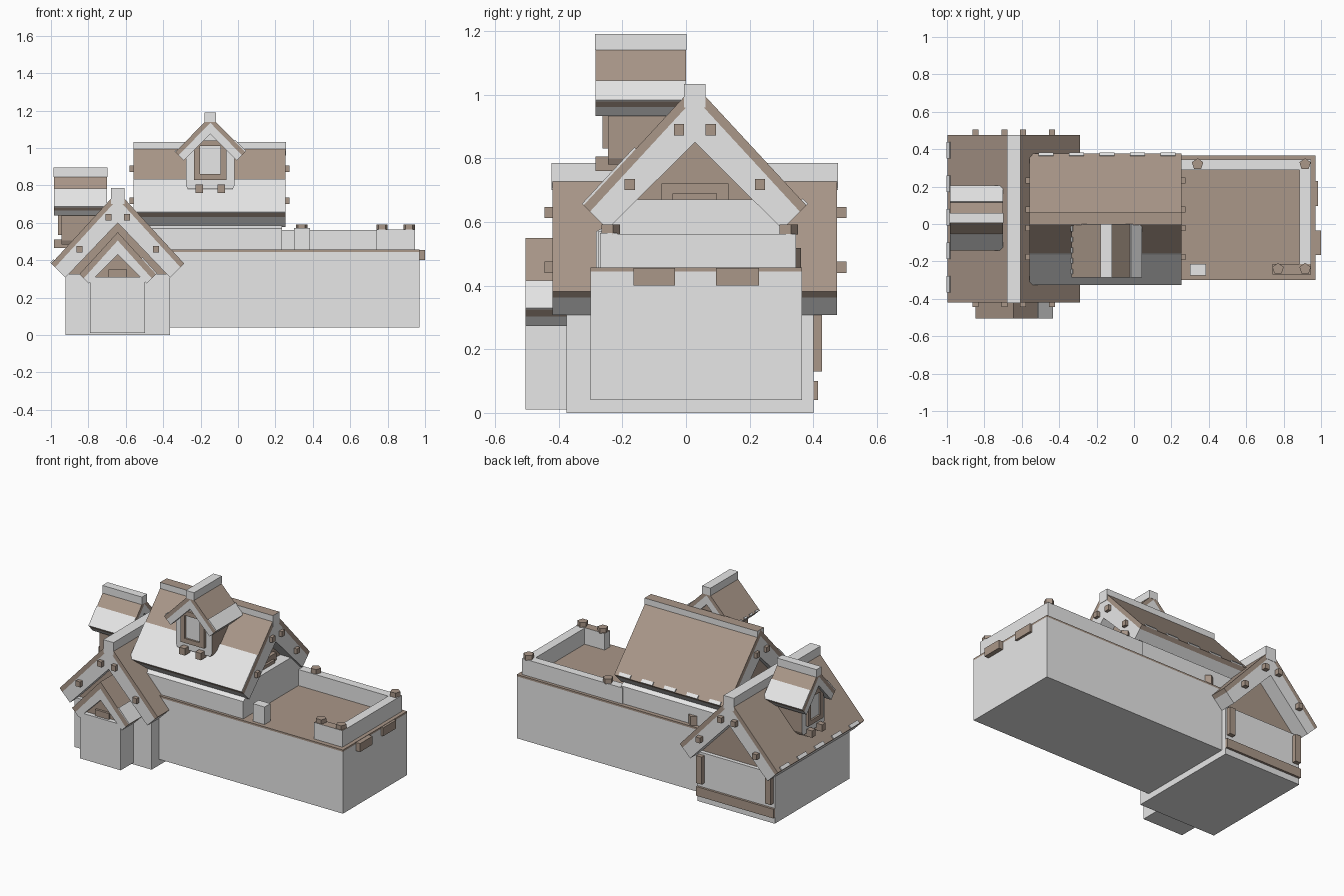
import bpy, bmesh, math

if "Cube" in bpy.data.objects:
    bpy.data.objects.remove(bpy.data.objects["Cube"])


def material(name, col):
    m = bpy.data.materials.new(name)
    m.diffuse_color = (*col, 1)
    m.use_nodes = True
    m.node_tree.nodes["Principled BSDF"].inputs["Base Color"].default_value = m.diffuse_color
    return m


GREY = material("pale_plaster", (0.8, 0.8, 0.8))
BROWN = material("warm_brown_wood", (0.40, 0.31, 0.25))


def prism(name, poly, v0, v1, f, mat):
    """Extrude a (u, z) outline from v0 to v1; f maps (u, v, z) to the world."""
    bm = bmesh.new()
    a = [bm.verts.new(f(u, v0, z)) for u, z in poly]
    b = [bm.verts.new(f(u, v1, z)) for u, z in poly]
    n = len(poly)
    bm.faces.new(a)
    bm.faces.new(b[::-1])
    for i in range(n):
        bm.faces.new((a[i], a[(i + 1) % n], b[(i + 1) % n], b[i]))
    bmesh.ops.recalc_face_normals(bm, faces=bm.faces)
    me = bpy.data.meshes.new(name)
    bm.to_mesh(me)
    bm.free()
    me.materials.append(mat)
    ob = bpy.data.objects.new(name, me)
    bpy.context.collection.objects.link(ob)
    return ob


def world(u, v, z):
    return (u, v, z)


def box(name, x, y, z, mat, f=world):
    return prism(name, [(x[0], z[0]), (x[1], z[0]), (x[1], z[1]), (x[0], z[1])],
                 y[0], y[1], f, mat)


def paint(ob, rule, mat):
    """Give faces that pass the rule a second colour."""
    ob.data.materials.append(mat)
    for p in ob.data.polygons:
        if rule(p.normal):
            p.material_index = 1


def peg(name, x, y, z0, z1, r=0.032):
    bpy.ops.mesh.primitive_cylinder_add(vertices=5, radius=r, depth=z1 - z0,
                                        location=(x, y, (z0 + z1) / 2))
    ob = bpy.context.object
    ob.name = name
    ob.data.materials.append(BROWN)


def roof(name, f, w, apex, eave, lip, inner, v, layer=0.04, patch=None, teeth=None):
    """Thick gable roof: pale slab, brown skin, pale lower patches or eave teeth."""
    k = (apex - eave) / w
    le = layer * 0.5
    prism(name + "_slab", [(0, apex - layer), (w - le, eave - le), (w - lip, eave - lip),
                           (0, inner), (lip - w, eave - lip), (le - w, eave - le)],
          v[0], v[1], f, GREY)
    prism(name + "_boards", [(0, apex), (w, eave), (w - le, eave - le), (0, apex - layer),
                             (le - w, eave - le), (-w, eave)], v[0], v[1], f, BROWN)

    def plate(label, side, t0, va, vb):
        e = 0.005
        prism(label, [(side * w * t0, apex - k * w * t0), (side * w, eave),
                      (side * (w + e), eave + e), (side * (w * t0 + e), apex - k * w * t0 + e)],
              va, vb, f, GREY)
    for side, t0 in (patch or {}).items():
        plate(name + "_lower_cover", side, t0, v[0], v[1])
    if teeth:
        step = (v[1] - v[0]) / 5
        for i in range(5):
            s = v[0] + step * (i + 0.3)
            plate(name + "_eave_tooth", teeth, 0.955, s, s + step * 0.5)


def gable_pegs(name, f, ends, apex):
    for v0, v1 in ends:
        for s in (-1, 1):
            box(name, (s * 0.05 - 0.016, s * 0.05 + 0.016), (v0, v1), (apex - 0.158, apex - 0.123), BROWN, f)
            box(name, (s * 0.205 - 0.016, s * 0.205 + 0.016), (v0, v1), (apex - 0.33, apex - 0.295), BROWN, f)


# Long base and terrace floor
box("base_block", (-0.79, 0.97), (-0.30, 0.365), (0.04, 0.445), GREY)
box("terrace_floor", (-0.79, 0.97), (-0.30, 0.365), (0.445, 0.457), BROWN)
for y0, y1, x1 in ((-0.165, -0.035, 1.0), (0.095, 0.23, 0.985)):
    box("end_beam", (0.965, x1), (y0, y1), (0.40, 0.455), BROWN)

# Terrace parapet and pegs
box("back_parapet", (0.22, 0.945), (0.29, 0.345), (0.455, 0.562), GREY)
box("right_parapet", (0.885, 0.945), (-0.215, 0.345), (0.455, 0.562), GREY)
paint(box("corner_parapet", (0.74, 0.945), (-0.27, -0.215), (0.455, 0.565), GREY),
      lambda n: n.z > 0.9, BROWN)
box("parapet_post", (0.30, 0.385), (-0.275, -0.215), (0.455, 0.572), GREY)
for x, y in ((0.34, 0.32), (0.915, 0.32), (0.77, -0.24), (0.915, -0.24)):
    peg("parapet_peg", x, y, 0.56, 0.592)
for y in (-0.25, 0.33):
    peg("terrace_stub", -0.287, y, 0.455, 0.518)


# Upper storey, ridge along x
def main(u, v, z):
    return (v, 0.028 + u, z)


prism("upper_storey", [(-0.31, 0.455), (0.31, 0.455), (0.31, 0.57), (0.26, 0.60),
                       (0.185, 0.67), (-0.185, 0.67), (-0.26, 0.60), (-0.31, 0.57)],
      -0.54, 0.235, main, GREY)
prism("upper_gable", [(-0.2, 0.66), (0.2, 0.66), (0, 0.88)], -0.52, 0.16, main, BROWN)
box("gable_window_frame", (-0.105, 0.105), (0.15, 0.185), (0.66, 0.72), BROWN, main)
box("gable_window_inner", (-0.07, 0.07), (0.15, 0.20), (0.66, 0.69), BROWN, main)
roof("main_roof", main, 0.35, 1.03, 0.652, 0.075, 0.85, (-0.56, 0.255),
     patch={-1: 0.53}, teeth=1)
paint(box("main_ridge", (-0.034, 0.034), (-0.56, 0.257), (0.96, 1.033), GREY, main),
      lambda n: n.z > 0.9, BROWN)
gable_pegs("main_gable_peg", main, ((-0.58, -0.55), (0.25, 0.275)), 1.03)


# Left wing, ridge along y
def wing(u, v, z):
    return (-0.643 + u, v, z)


prism("wing_body", [(-0.28, 0), (0.28, 0), (0.28, 0.325), (-0.28, 0.325)], -0.375, 0.40, wing, GREY)
prism("wing_gable", [(-0.27, 0.32), (0.27, 0.32), (0, 0.64)], -0.35, 0.375, wing, BROWN)
roof("wing_roof", wing, 0.355, 0.768, 0.382, 0.075, 0.60, (-0.42, 0.475), teeth=-1)
box("wing_ridge", (-0.037, 0.037), (-0.422, 0.477), (0.70, 0.785), GREY, wing)
gable_pegs("wing_gable_peg", wing, ((-0.445, -0.41), (0.47, 0.505)), 0.77)
box("wing_back_sill", (-0.28, 0.28), (0.39, 0.415), (0.04, 0.10), BROWN, wing)
for s in (-1, 1):
    box("wing_back_bracket", (s * 0.25 - 0.02, s * 0.25 + 0.02), (0.39, 0.428), (0.13, 0.31), BROWN, wing)

# Front porch
box("porch_body", (-0.147, 0.147), (-0.505, -0.37), (0.01, 0.31), GREY, wing)
prism("porch_gable", [(-0.14, 0.30), (0.14, 0.30), (0, 0.46)], -0.475, -0.36, wing, BROWN)
box("porch_window_frame", (-0.05, 0.05), (-0.49, -0.47), (0.305, 0.35), BROWN, wing)
roof("porch_roof", wing, 0.205, 0.55, 0.325, 0.05, 0.43, (-0.505, -0.36), layer=0.045, patch={1: 0.62})


# Dormers
def dormer(name, f, r, patch, teeth):
    body = prism(name + "_body", [(-0.12, r - 0.41), (0.12, r - 0.41), (0.13, r - 0.39),
                                  (0.13, r - 0.2), (0, r - 0.07), (-0.13, r - 0.2), (-0.13, r - 0.39)],
                 0.04, 0.26, f, BROWN)
    front = (f(0, 0, 0)[0] - f(0, 1, 0)[0], f(0, 0, 0)[1] - f(0, 1, 0)[1])
    paint(body, lambda n: n.x * front[0] + n.y * front[1] > 0.9, GREY)
    roof(name + "_roof", f, 0.187, r - 0.02, r - 0.212, 0.045, r - 0.115, (0, 0.285),
         layer=0.035, patch=patch, teeth=teeth)
    box(name + "_ridge", (-0.03, 0.03), (-0.001, 0.286), (r - 0.05, r), GREY, f)
    # Window frame of four bars around a pane
    for s in (-1, 1):
        box(name + "_window_side", (s * 0.07 - 0.016, s * 0.07 + 0.016), (0.022, 0.045), (r - 0.36, r - 0.15), BROWN, f)
    for z in (r - 0.36, r - 0.18):
        box(name + "_window_bar", (-0.086, 0.086), (0.022, 0.045), (z, z + 0.03), BROWN, f)
    box(name + "_window_pane", (-0.056, 0.056), (0.034, 0.042), (r - 0.335, r - 0.175), GREY, f)
    for s in (-1, 1):
        box(name + "_bracket", (s * 0.058 - 0.02, s * 0.058 + 0.02), (0, 0.09), (r - 0.43, r - 0.385), BROWN, f)


dormer("main_dormer", lambda u, v, z: (-0.148 + u, -0.285 + v, z), 1.19, {1: 0.68}, -1)
dormer("wing_dormer", lambda u, v, z: (-0.985 + v, 0.032 - u * 0.9, z), 0.895, {1: 0.5, -1: 0.5}, None)
